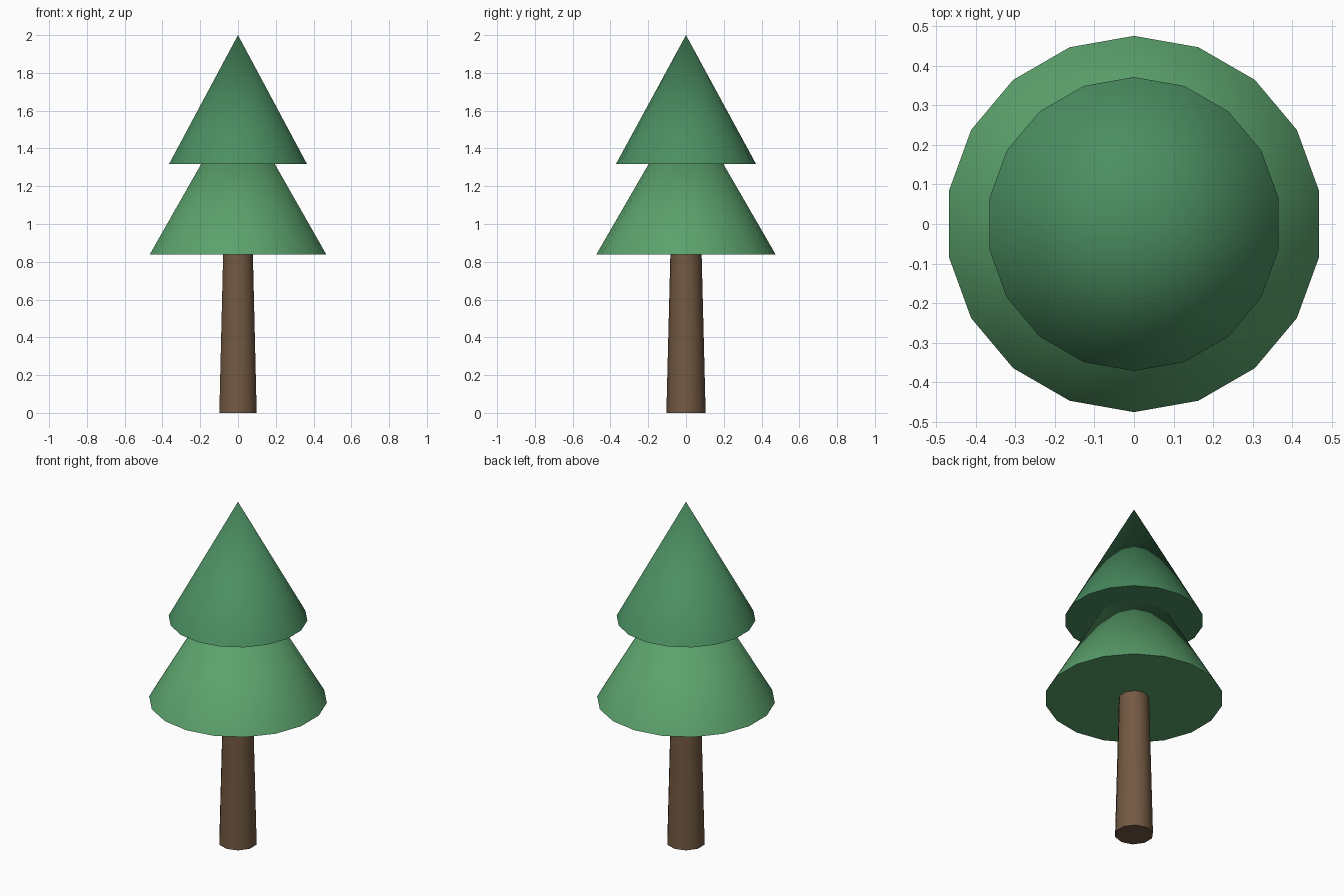
import bpy
import bmesh
from math import radians
from mathutils import Matrix

if "Cube" in bpy.data.objects:
    bpy.data.objects.remove(bpy.data.objects["Cube"])


def material(name, color):
    mat = bpy.data.materials.new(name)
    mat.diffuse_color = (*color, 1)
    mat.use_nodes = True
    mat.node_tree.nodes["Principled BSDF"].inputs["Base Color"].default_value = mat.diffuse_color
    return mat


def taper(name, sides, r_bottom, r_top, z_bottom, z_top, mat):
    """Capped upright cone or frustum with a corner on the +y axis."""
    bm = bmesh.new()
    bmesh.ops.create_cone(
        bm, cap_ends=True, segments=sides, radius1=r_bottom, radius2=r_top,
        depth=z_top - z_bottom,
        matrix=Matrix.Translation((0, 0, (z_bottom + z_top) / 2)))
    bmesh.ops.remove_doubles(bm, verts=bm.verts, dist=1e-5)
    mesh = bpy.data.meshes.new(name)
    bm.to_mesh(mesh)
    bm.free()
    mesh.materials.append(mat)
    obj = bpy.data.objects.new(name, mesh)
    bpy.context.collection.objects.link(obj)
    # smooth sides, crisp rims
    bpy.ops.object.select_all(action='DESELECT')
    obj.select_set(True)
    bpy.context.view_layer.objects.active = obj
    bpy.ops.object.shade_smooth_by_angle(angle=radians(40))
    return obj


bark = material("bark", (0.17, 0.10, 0.055))
light_green = material("light_green", (0.105, 0.36, 0.15))
dark_green = material("dark_green", (0.07, 0.27, 0.12))

# Trunk, its top hidden inside the lower foliage
taper("trunk", 10, 0.104, 0.080, 0.0, 0.95, bark)

# Two tiers of foliage, the lower tip hidden inside the upper tier
taper("lower_foliage", 18, 0.475, 0.0, 0.838, 1.66, light_green)
taper("upper_foliage", 18, 0.371, 0.0, 1.317, 2.0, dark_green)
